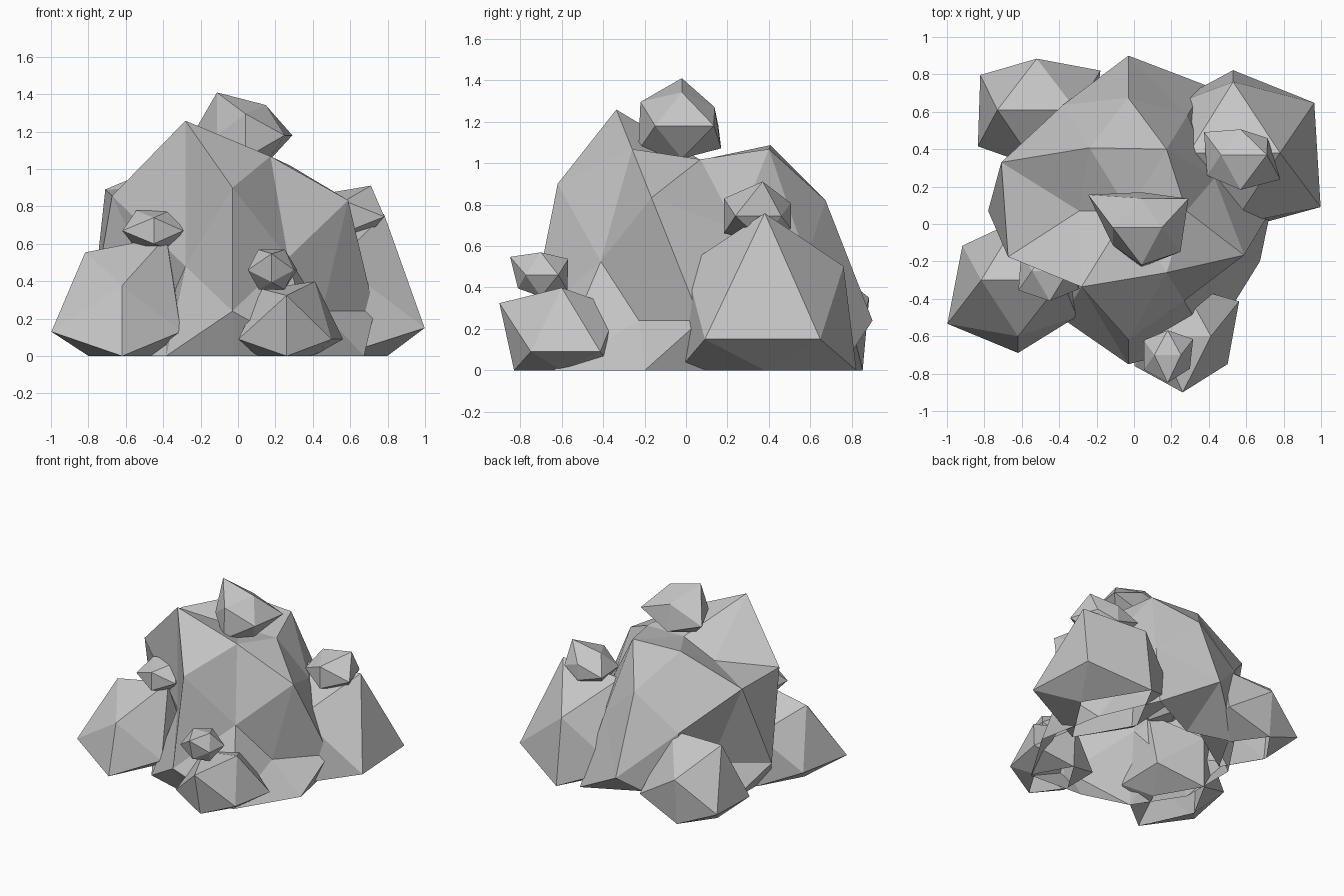
import bpy
import bmesh
from mathutils import Vector

cube = bpy.data.objects.get("Cube")
if cube:
    bpy.data.objects.remove(cube, do_unlink=True)

GREY = (0.56, 0.56, 0.56, 1.0)
stone = bpy.data.materials.new("stone_grey")
stone.use_nodes = True
stone.diffuse_color = GREY
shader = stone.node_tree.nodes["Principled BSDF"]
shader.inputs["Base Color"].default_value = GREY
shader.inputs["Roughness"].default_value = 0.9

# Named corners of an icosahedron that stands with a level edge on top
A, B = 0.526, 0.851
CORNERS = {
    "top_left": (-A, 0, B), "top_right": (A, 0, B),
    "front": (0, -B, A), "back": (0, B, A),
    "front_left": (-B, -A, 0), "front_right": (B, -A, 0),
    "back_left": (-B, A, 0), "back_right": (B, A, 0),
    "low_front": (0, -B, -A), "low_back": (0, B, -A),
    "under_left": (-A, 0, -B), "under_right": (A, 0, -B),
}


def rock(name, centre, height, radii, edge_radii=None):
    """A faceted stone: each icosahedron corner, and optionally each edge
    middle, is pulled to its own radius; the ground cuts it off flat."""
    bm = bmesh.new()
    targets = []

    def add(direction, radius):
        unit = direction.normalized()
        spot = Vector(centre) + radius * Vector((unit.x, unit.y, unit.z * height))
        spot.z = max(spot.z, 0)
        targets.append((bm.verts.new(unit), spot))

    for corner, radius in zip(CORNERS.values(), radii):
        add(Vector(corner), radius)
    for (start, end), radius in (edge_radii or {}).items():
        add(Vector(CORNERS[start]) + Vector(CORNERS[end]), radius)

    # Facets come from the round form, then the corners move
    bmesh.ops.convex_hull(bm, input=bm.verts)
    bmesh.ops.recalc_face_normals(bm, faces=bm.faces)
    for vert, spot in targets:
        vert.co = spot

    # The underside is open
    buried = [f for f in bm.faces if all(v.co.z < 0.001 for v in f.verts)]
    bmesh.ops.delete(bm, geom=buried, context="FACES")

    mesh = bpy.data.meshes.new(name)
    bm.to_mesh(mesh)
    bm.free()
    mesh.materials.append(stone)
    obj = bpy.data.objects.new(name, mesh)
    bpy.context.scene.collection.objects.link(obj)


# Main boulder, with extra corners in the middle of every edge
rock("boulder", (-.03, .07, .24), 1.55,
     (.5, .59, .81, .71, .42, .565, .47, .55, .8, .55, .7, .7),
     {
         # summit and its peaks
         ("top_left", "top_right"): .5,
         ("top_left", "front"): .812,
         ("top_right", "front"): .66,
         ("top_left", "back"): .675,
         ("top_right", "back"): .66,
         # shoulders
         ("top_left", "front_left"): .795,
         ("top_right", "front_right"): .765,
         ("top_left", "back_left"): .84,
         ("top_right", "back_right"): .57,
         ("front", "front_left"): .5,
         ("front", "front_right"): .595,
         ("back", "back_left"): .7,
         ("back", "back_right"): .63,
         # waist
         ("front", "low_front"): .82,
         ("back", "low_back"): .83,
         ("front_left", "back_left"): .75,
         ("front_right", "back_right"): .76,
         # foot
         ("front_left", "low_front"): .71,
         ("front_right", "low_front"): .87,
         ("back_left", "low_back"): .7,
         ("back_right", "low_back"): .83,
         ("front_left", "under_left"): .72,
         ("front_right", "under_right"): .87,
         ("back_left", "under_left"): .72,
         ("back_right", "under_right"): .75,
         # underside
         ("low_front", "under_left"): .7,
         ("low_front", "under_right"): .7,
         ("low_back", "under_left"): .7,
         ("low_back", "under_right"): .7,
         ("under_left", "under_right"): .7,
     })

# Four rocks leaning on the boulder
rock("left_rock", (-.62, -.3, .13), 1.33,
     (.375, .45, .353, .38, .444, .37, .35, .38, .458, .38, .34, .36))
rock("right_rock", (.53, .38, .15), 1.5,
     (.45, .477, .45, .447, .47, .55, .45, .51, .49, .52, .45, .51))
rock("back_rock", (-.52, .61, .13), 1.3,
     (.4, .4, .36, .322, .37, .35, .355, .4, .36, .285, .33, .33))
rock("front_rock", (.26, -.6, .09), 1.26,
     (.25, .288, .353, .32, .303, .283, .3, .355, .27, .3, .3, .27))

# Small stones perched on top
rock("summit_stone", (.04, -.02, 1.18), .93,
     (.29, .205, .235, .185, .18, .245, .335, .295, .247, .223, .2, .2))
rock("left_pebble", (-.45, -.25, .67), .7,
     (.18, .19, .19, .19, .198, .185, .18, .18, .19, .19, .17, .17))
rock("front_pebble", (.18, -.7, .46), .95,
     (.135, .135, .175, .155, .15, .14, .15, .16, .13, .15, .13, .13))
rock("right_pebble", (.57, .37, .745), .73,
     (.2, .267, .22, .16, .21, .25, .23, .17, .22, .16, .2, .2))
